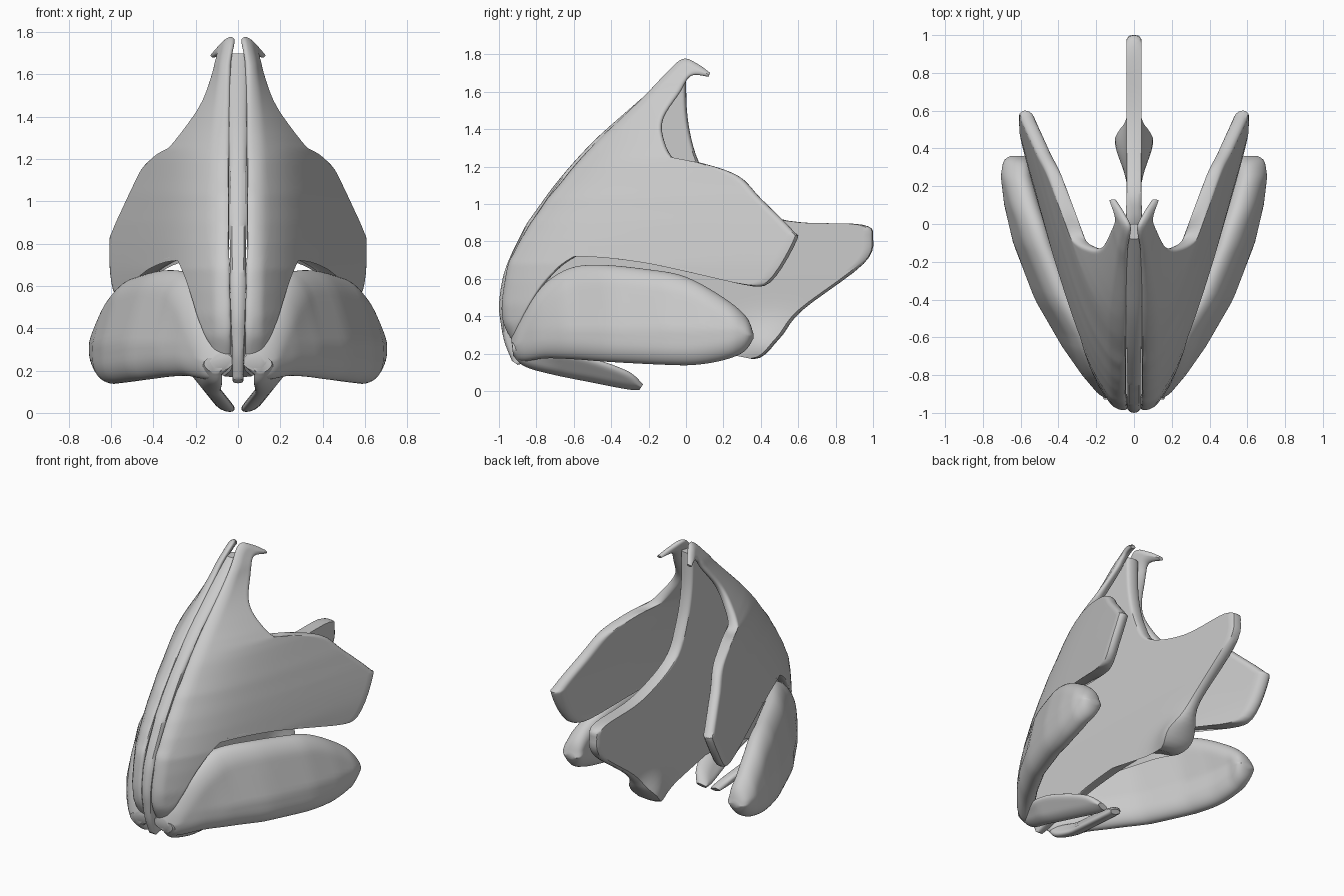
import bpy, math

if "Cube" in bpy.data.objects:
    bpy.data.objects.remove(bpy.data.objects["Cube"])


def lerp_table(t, table):
    # piecewise linear lookup
    if t <= table[0][0]:
        return table[0][1]
    for (a, va), (b, vb) in zip(table, table[1:]):
        if t <= b:
            return va + (vb - va) * (t - a) / (b - a)
    return table[-1][1]


def spline(pts, steps):
    # Catmull-Rom curve through the points
    out, n = [], len(pts)
    for i in range(n - 1):
        p = [pts[max(i - 1, 0)], pts[i], pts[i + 1], pts[min(i + 2, n - 1)]]
        for s in range(steps):
            t = s / steps
            out.append(tuple(0.5 * (2 * p[1][k] + (p[2][k] - p[0][k]) * t
                       + (2 * p[0][k] - 5 * p[1][k] + 4 * p[2][k] - p[3][k]) * t * t
                       + (3 * p[1][k] - p[0][k] - 3 * p[2][k] + p[3][k]) * t ** 3)
                       for k in range(4)))
    return out + [pts[-1]]


def shell(name, pairs, centre, thick, radius, mirror=True, steps=5, m=28):
    # solid sheet spanning two paired side-view edges, with rounded rims
    verts, faces = [], []
    rows = spline(pairs, steps)
    ring = 2 * m
    for ya, za, yb, zb in rows:
        width = math.hypot(yb - ya, zb - za)
        for k in range(ring):
            v = (1 - math.cos(math.pi * k / m)) / 2
            side = 1 if k < m else -1
            y, z = ya + (yb - ya) * v, za + (zb - za) * v
            e = min(min(v, 1 - v) * width / radius, 1)
            half = thick(y, z) / 2 * math.sqrt(max(0, 1 - (1 - e) ** 2))
            verts.append((centre(y, z) + side * half, y, z))
    for r in range(len(rows) - 1):
        for k in range(ring):
            j = (k + 1) % ring
            faces.append((r * ring + k, r * ring + j, (r + 1) * ring + j, (r + 1) * ring + k))
    faces.append(tuple(reversed(range(ring))))
    last = (len(rows) - 1) * ring
    faces.append(tuple(range(last, last + ring)))
    mesh = bpy.data.meshes.new(name)
    mesh.from_pydata(verts, [], faces)
    ob = bpy.data.objects.new(name, mesh)
    bpy.context.collection.objects.link(ob)
    bpy.ops.object.select_all(action='DESELECT')
    ob.select_set(True)
    bpy.context.view_layer.objects.active = ob
    bpy.ops.object.mode_set(mode='EDIT')
    bpy.ops.mesh.select_all(action='SELECT')
    bpy.ops.mesh.remove_doubles(threshold=0.0005)
    bpy.ops.mesh.normals_make_consistent(inside=False)
    bpy.ops.object.mode_set(mode='OBJECT')
    bpy.ops.object.shade_smooth_by_angle(angle=math.radians(40))
    if mirror:
        ob.modifiers.new("mirror", 'MIRROR').use_clip = False
    return ob


# central plate, thickened at its lower rear corner
plate = [(-.93, .16, -.9, .14), (-.97, .26, -.4, .25), (-.99, .36, .1, .27),
         (-1, .45, .36, .17), (-.99, .55, .5, .28), (-.97, .64, .62, .43),
         (-.93, .74, .95, .68), (-.89, .82, 1, .82), (-.86, .88, .94, .89),
         (-.82, .94, .55, .91), (-.68, 1.13, .2, 1.03), (-.5, 1.33, .07, 1.22),
         (-.3, 1.51, .01, 1.45), (-.08, 1.7, 0, 1.7)]


def plate_thick(y, z):
    bump = .15 * math.exp(-((y - .45) / .17) ** 2 - ((z - .23) / .12) ** 2)
    return lerp_table(z, [(.15, .05), (.6, .075), (1.7, .09)]) + bump


shell("central_plate", plate, lambda y, z: 0, plate_thick, .02, mirror=False)

# side wings, rising to a hooked tip
wing = [(-.93, .27, -.91, .28), (-.975, .36, -.85, .42), (-.985, .46, -.75, .58),
        (-.97, .58, -.62, .70), (-.95, .68, -.48, .74), (-.92, .74, -.2, .70),
        (-.89, .8, .1, .63), (-.86, .85, .3, .57), (-.83, .9, .45, .58),
        (-.78, .97, .59, .80), (-.74, 1.03, .57, .86), (-.68, 1.1, .4, 1.03),
        (-.6, 1.2, .28, 1.15), (-.5, 1.31, .08, 1.22), (-.42, 1.39, -.06, 1.24),
        (-.33, 1.475, -.12, 1.35), (-.22, 1.58, -.12, 1.46), (-.12, 1.685, -.03, 1.6),
        (-.02, 1.775, .01, 1.67), (.06, 1.75, .05, 1.69), (.13, 1.70, .12, 1.68)]
wing_front = [(p[1], p[0]) for p in wing[:19]]


def wing_centre(y, z):
    d = max(0, y - lerp_table(z, wing_front))
    base = lerp_table(z, [(.27, .055), (.6, .06), (1.2, .06), (1.65, .05), (1.77, .03)])
    amp = .12 * min(1, max(.05, (1.65 - z) / .4))
    return base + amp * (1 - math.exp(-d / .2)) + .27 * d


shell("side_wing", wing, wing_centre,
      lambda y, z: lerp_table(z, [(.3, .08), (1.3, .075), (1.7, .05)]), .035)

# lower lobes, leaning inwards at the top
lobe = [(-.935, .28, -.925, .2), (-.9, .36, -.88, .16), (-.8, .53, -.75, .175),
        (-.65, .645, -.6, .17), (-.48, .675, -.4, .155), (-.2, .65, -.1, .14),
        (0, .61, .05, .14), (.2, .5, .2, .165), (.32, .4, .31, .21), (.36, .31, .36, .28)]
lobe_x = [(-.94, .06), (-.9, .115), (-.8, .20), (-.65, .305), (-.4, .45),
          (-.1, .565), (.1, .612), (.25, .63), (.36, .615)]
shell("lower_lobe", lobe,
      lambda y, z: lerp_table(y, lobe_x) - .25 * max(0, z - .33) * min(1, max(0, (y + .94) * 3)),
      lambda y, z: .15, .11)

# folded flaps running back under the lobes from the nose
flap = [(-.93, .26, -.925, .19), (-.8, .22, -.86, .13), (-.6, .2, -.7, .085),
        (-.45, .16, -.5, .045), (-.3, .1, -.32, .01), (-.23, .035, -.25, .005)]
shell("under_flap", flap,
      lambda y, z: .035 + .8 * z * min(1, .45 + max(0, y + .93) * 2.5),
      lambda y, z: .085, .04, m=16)
